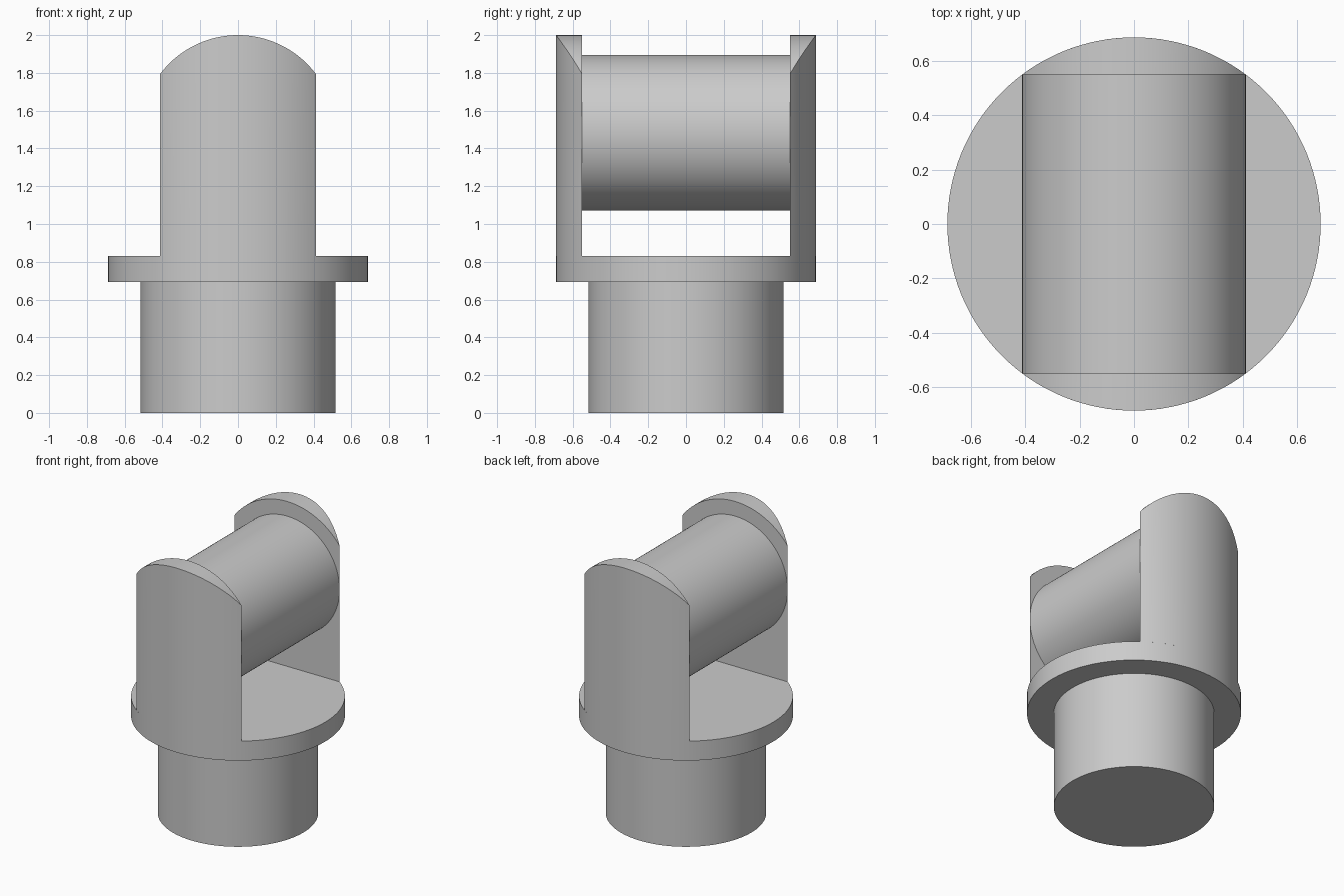
import bpy
import bmesh
from math import sin, cos, asin, sqrt, pi, radians

cube = bpy.data.objects.get("Cube")
if cube:
    bpy.data.objects.remove(cube, do_unlink=True)

FLANGE_R, STEM_R, PIN_R = 0.688, 0.516, 0.412
FLANGE_Z, SEAT_Z, PIN_Z = 0.692, 0.83, 1.484
INNER_Y = sqrt(FLANGE_R ** 2 - PIN_R ** 2)

grey = bpy.data.materials.new("plain grey")
grey.use_nodes = True
colour = (0.6, 0.6, 0.6, 1)
grey.diffuse_color = colour
grey.node_tree.nodes["Principled BSDF"].inputs["Base Color"].default_value = colour


def finish(obj, name):
    obj.name = name
    obj.data.materials.append(grey)
    bpy.ops.object.select_all(action="DESELECT")
    obj.select_set(True)
    bpy.context.view_layer.objects.active = obj
    bpy.ops.object.shade_smooth_by_angle(angle=radians(30))


def cylinder(name, radius, depth, centre, rotation=(0, 0, 0)):
    bpy.ops.mesh.primitive_cylinder_add(vertices=128, radius=radius, depth=depth,
                                        location=centre, rotation=rotation)
    finish(bpy.context.object, name)


def cheek(name, side, steps=32):
    """Upright slice of the flange circle with a rounded top."""
    bm = bmesh.new()
    half = asin(PIN_R / FLANGE_R)
    rows = []
    for i in range(steps + 1):
        a = half * (2 * i / steps - 1)
        x, y = FLANGE_R * sin(a), FLANGE_R * cos(a)
        top = PIN_Z + sqrt(STEM_R ** 2 - x * x)
        section = [(INNER_Y, SEAT_Z), (y, SEAT_Z), (y, top), (INNER_Y, top)]
        rows.append([bm.verts.new((x, side * v, z)) for v, z in section])
    for a, b in zip(rows, rows[1:]):
        for k in range(4):
            n = (k + 1) % 4
            bm.faces.new((a[k], a[n], b[n], b[k]))
    bmesh.ops.remove_doubles(bm, verts=bm.verts, dist=0.0001)
    bmesh.ops.recalc_face_normals(bm, faces=bm.faces)
    mesh = bpy.data.meshes.new(name)
    bm.to_mesh(mesh)
    bm.free()
    obj = bpy.data.objects.new(name, mesh)
    bpy.context.collection.objects.link(obj)
    finish(obj, name)


# Stem and flange
cylinder("stem", STEM_R, FLANGE_Z, (0, 0, FLANGE_Z / 2))
cylinder("flange", FLANGE_R, SEAT_Z - FLANGE_Z, (0, 0, (SEAT_Z + FLANGE_Z) / 2))

# Two cheeks with the cross pin between them
cheek("front_cheek", -1)
cheek("back_cheek", 1)
cylinder("cross_pin", PIN_R, 2 * INNER_Y, (0, 0, PIN_Z), (pi / 2, 0, 0))
